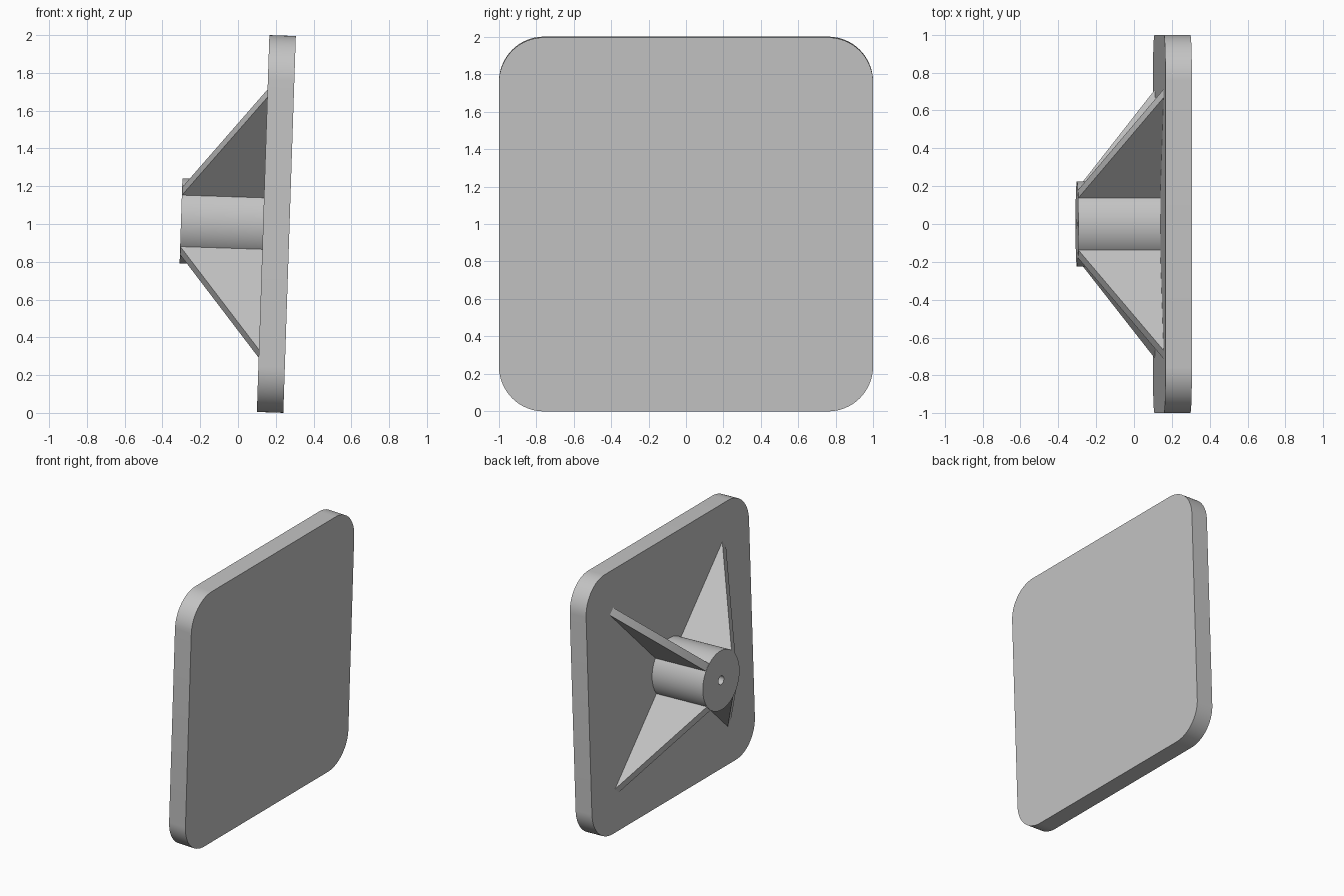
import bpy, bmesh, math
from mathutils import Matrix, Vector

cube = bpy.data.objects.get("Cube")
if cube:
    bpy.data.objects.remove(cube, do_unlink=True)

HALF = 0.998        # half the panel's width and height
THICK = 0.14        # panel thickness
CORNER = 0.24       # panel corner radius
HUB_R = 0.225
HOLE_R = 0.033
HUB_END = -0.505    # hub end, measured from the panel's middle
RIB_THICK = 0.06
RIB_REACH = 0.975
PLACE = Matrix.Translation((0.203, 0, 1.0)) @ Matrix.Rotation(math.radians(1.9), 4, 'Y')

grey = bpy.data.materials.new("light grey")
grey.use_nodes = True
grey.diffuse_color = (0.55, 0.55, 0.55, 1)
grey.node_tree.nodes["Principled BSDF"].inputs["Base Color"].default_value = (0.55, 0.55, 0.55, 1)


def finish(name, bm, turn=0.0):
    """Make an object from bm, turned about the hub axis and tilted into place."""
    bmesh.ops.remove_doubles(bm, verts=bm.verts, dist=1e-5)
    bmesh.ops.recalc_face_normals(bm, faces=bm.faces)
    bm.transform(PLACE @ Matrix.Rotation(turn, 4, 'X'))
    mesh = bpy.data.meshes.new(name)
    bm.to_mesh(mesh)
    bm.free()
    mesh.materials.append(grey)
    obj = bpy.data.objects.new(name, mesh)
    bpy.context.collection.objects.link(obj)
    bpy.ops.object.select_all(action='DESELECT')
    obj.select_set(True)
    bpy.context.view_layer.objects.active = obj
    bpy.ops.object.shade_smooth_by_angle(angle=math.radians(30))
    return obj


def prism(points, push):
    """Extrude a flat outline along a vector."""
    bm = bmesh.new()
    face = bm.faces.new([bm.verts.new(p) for p in points])
    top = bmesh.ops.extrude_face_region(bm, geom=[face])["geom"]
    bmesh.ops.translate(bm, vec=push, verts=[v for v in top if isinstance(v, bmesh.types.BMVert)])
    return bm


# Panel: rounded square
outline = []
for quarter in range(4):
    middle = math.radians(45 + 90 * quarter)
    cy = math.copysign(HALF - CORNER, math.cos(middle))
    cz = math.copysign(HALF - CORNER, math.sin(middle))
    for step in range(17):
        a = math.radians(90) * (quarter + step / 16)
        outline.append((-THICK / 2, cy + CORNER * math.cos(a), cz + CORNER * math.sin(a)))
finish("panel", prism(outline, Vector((THICK, 0, 0))))

# Hub: lathed cylinder with a blind centre hole
bm = bmesh.new()
inner = -THICK / 2
profile = [(inner, 0), (inner, HOLE_R), (HUB_END, HOLE_R), (HUB_END, HUB_R), (inner + 0.01, HUB_R)]
verts = [bm.verts.new((x, 0, r)) for x, r in profile]
edges = [bm.edges.new(pair) for pair in zip(verts, verts[1:])]
bmesh.ops.spin(bm, geom=verts + edges, cent=(0, 0, 0), axis=(1, 0, 0),
               angle=math.tau, steps=64, use_duplicate=False)
finish("hub", bm)

# Ribs: four diagonal gussets between hub and panel
side = [(HUB_END + 0.001, HUB_R - 0.02), (HUB_END + 0.001, HUB_R - 0.002),
        (inner, RIB_REACH), (inner + 0.01, RIB_REACH), (inner + 0.01, HUB_R - 0.02)]
for i, name in enumerate(["upper_right_rib", "lower_right_rib", "lower_left_rib", "upper_left_rib"]):
    points = [(x, -RIB_THICK / 2, r) for x, r in side]
    finish(name, prism(points, Vector((0, RIB_THICK, 0))), math.radians(45 + 90 * i))
